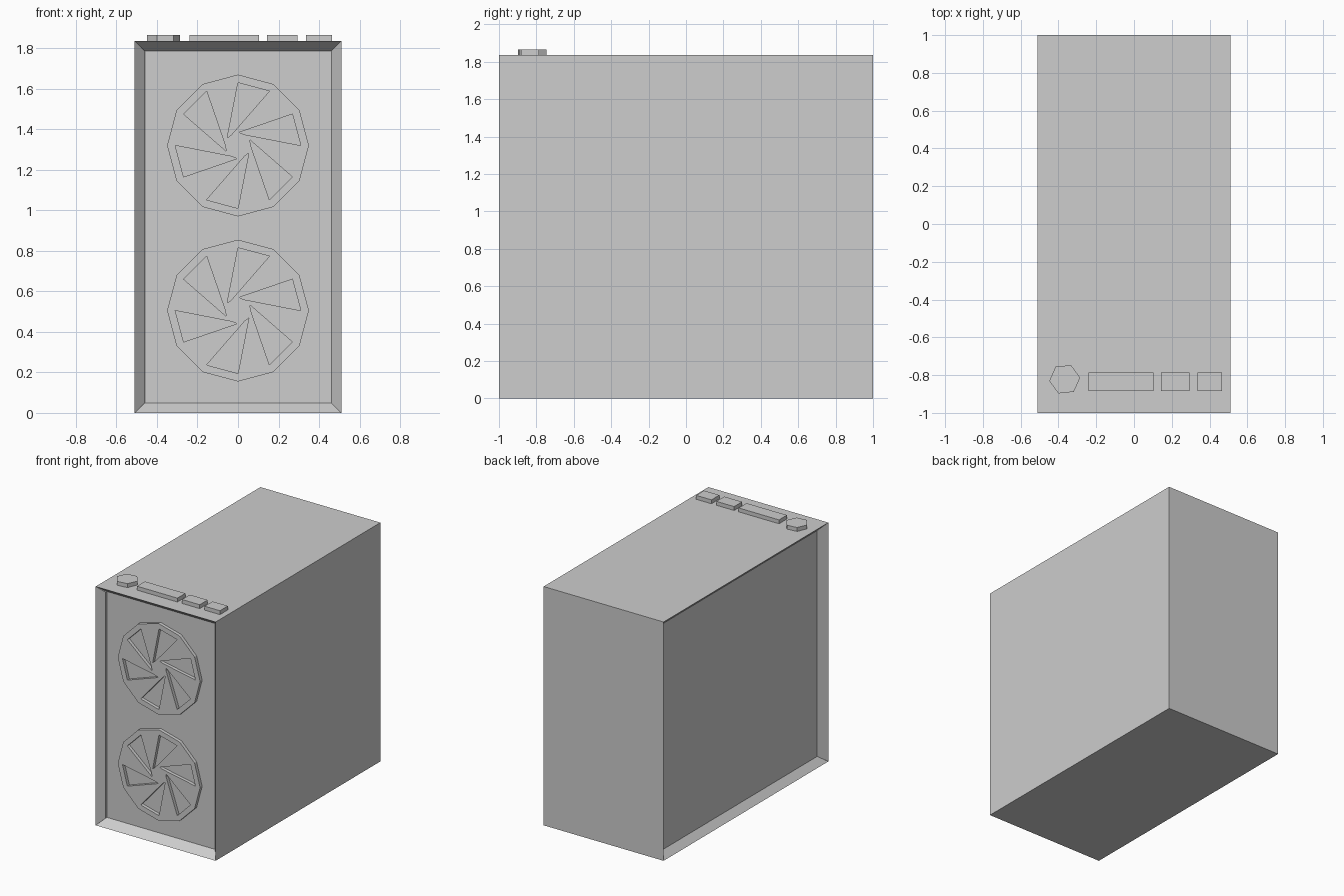
import bpy, bmesh
from math import cos, sin, radians
from mathutils import Matrix, Vector

cube = bpy.data.objects.get("Cube")
if cube:
    bpy.data.objects.remove(cube, do_unlink=True)

grey = bpy.data.materials.new("light_grey")
grey.use_nodes = True
colour = (0.61, 0.61, 0.61, 1)
grey.diffuse_color = colour
grey.node_tree.nodes["Principled BSDF"].inputs["Base Color"].default_value = colour

HALF_W, HEIGHT = 0.51, 1.835
RIM, FRONT_DEPTH, SIDE_DEPTH = 0.07, 0.065, 0.05
FAN_R, SLOT_R, FAN_T = 0.35, 0.31, 0.025


def finish(name, bm):
    bmesh.ops.recalc_face_normals(bm, faces=bm.faces)
    mesh = bpy.data.meshes.new(name)
    bm.to_mesh(mesh)
    bm.free()
    mesh.materials.append(grey)
    obj = bpy.data.objects.new(name, mesh)
    bpy.context.collection.objects.link(obj)
    return obj


def box(bm, low, high):
    low, high = Vector(low), Vector(high)
    place = Matrix.Translation((low + high) / 2) @ Matrix.Diagonal((*(high - low), 1))
    bmesh.ops.create_cube(bm, size=1, matrix=place)


def prism(bm, points, direction):
    """Extrude a closed outline along a direction."""
    face = bm.faces.new([bm.verts.new(p) for p in points])
    ext = bmesh.ops.extrude_face_region(bm, geom=[face], use_keep_orig=True)
    moved = [v for v in ext["geom"] if isinstance(v, bmesh.types.BMVert)]
    bmesh.ops.translate(bm, verts=moved, vec=direction)


def polar(radius, degrees):
    return radius * cos(radians(degrees)), radius * sin(radians(degrees))


# Case: sunken front panel and sunken side window
bm = bmesh.new()
box(bm, (-HALF_W, -1, 0), (HALF_W, 1, HEIGHT))
bm.normal_update()
for normal, depth in (((0, -1, 0), FRONT_DEPTH), ((-1, 0, 0), SIDE_DEPTH)):
    face = max(bm.faces, key=lambda f: f.normal.dot(Vector(normal)) * f.calc_area() ** 0.01)
    bmesh.ops.inset_individual(bm, faces=[face], thickness=RIM)
    bmesh.ops.translate(bm, verts=face.verts, vec=-Vector(normal) * depth)
    bm.normal_update()
finish("case", bm)

# Fans: twelve-sided plates with six swirled slots
panel_y = -1 + FRONT_DEPTH
for name, z in (("upper_fan", 1.32), ("lower_fan", 0.505)):
    def on_panel(radius, degrees, y):
        x, up = polar(radius, degrees)
        return x, y, z + up

    bm = bmesh.new()
    prism(bm, [on_panel(FAN_R, 30 * i, panel_y) for i in range(12)], (0, -FAN_T, 0))
    fan = finish(name, bm)

    bm = bmesh.new()
    for turn in range(0, 360, 60):
        slot = ((SLOT_R, 90), (0.065, 145), (0.062, 122), (SLOT_R, 60))
        prism(bm, [on_panel(r, a - turn, panel_y + 0.02) for r, a in slot],
              (0, -FAN_T - 0.04, 0))
    cutter = finish(name + "_slot_cutter", bm)
    cutter.hide_render = True
    cutter.hide_viewport = True
    cutter.display_type = 'WIRE'
    cut = fan.modifiers.new("slots", 'BOOLEAN')
    cut.operation = 'DIFFERENCE'
    cut.solver = 'EXACT'
    cut.object = cutter

# Top controls: hexagonal power button and three ports
TOP_H = 0.03
bm = bmesh.new()
outline = []
for i in range(6):
    x, y = polar(0.082, 6 + 60 * i)
    outline.append((x - 0.367, y - 0.822, HEIGHT))
prism(bm, outline, (0, 0, TOP_H))
finish("power_button", bm)

for name, left, right in (("wide_port", -0.24, 0.103),
                          ("middle_port", 0.142, 0.293),
                          ("small_port", 0.335, 0.465)):
    bm = bmesh.new()
    box(bm, (left, -0.883, HEIGHT), (right, -0.787, HEIGHT + TOP_H))
    finish(name, bm)
